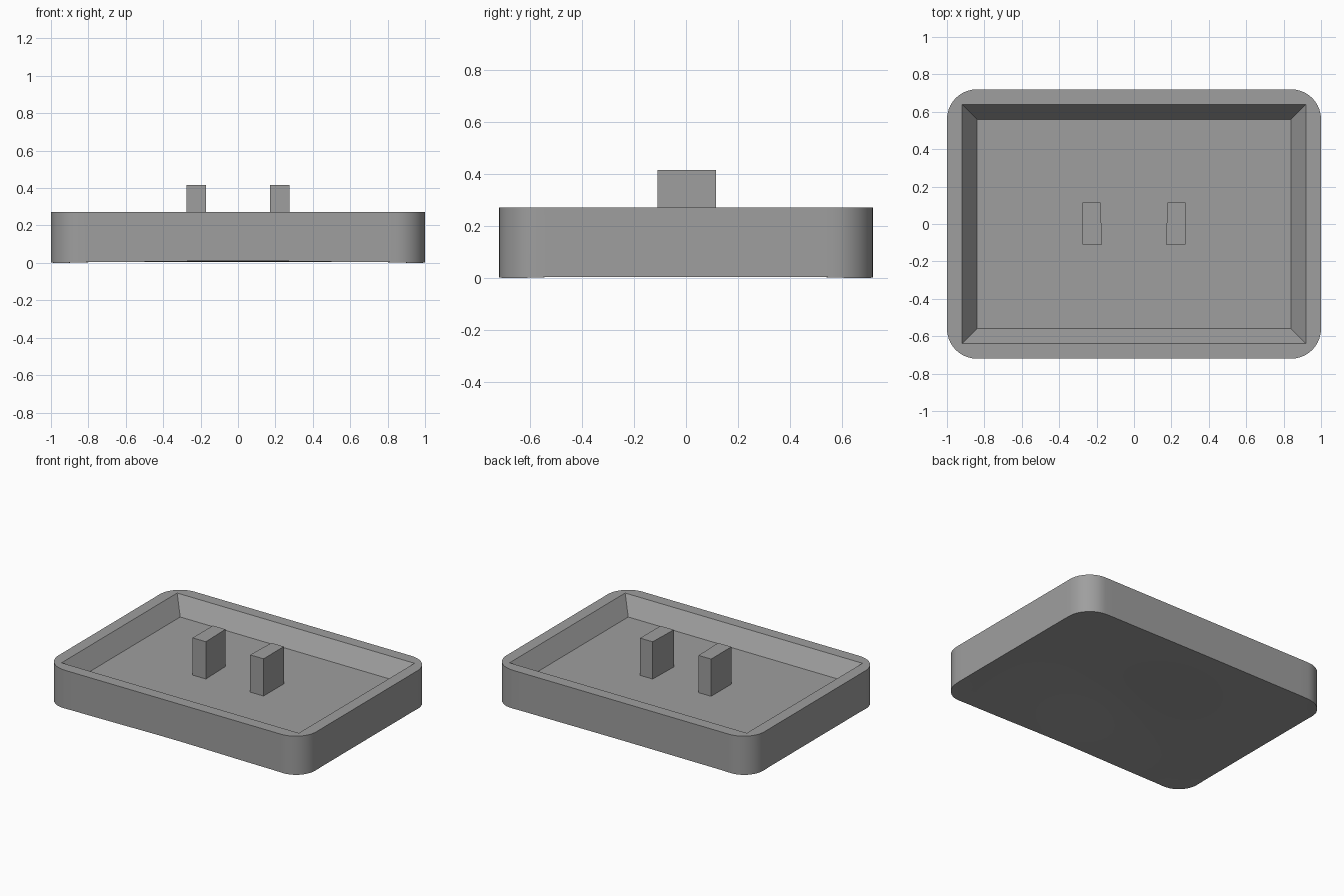
import bpy, bmesh, math

if "Cube" in bpy.data.objects:
    bpy.data.objects.remove(bpy.data.objects["Cube"])

W, D, R = 1.0, 0.72, 0.16      # half width, half depth, corner radius
RIM, FLOOR, TOP = 0.271, 0.155, 0.416

grey = bpy.data.materials.new("grey_plastic")
grey.diffuse_color = (0.345, 0.345, 0.345, 1)
grey.use_nodes = True
grey.node_tree.nodes["Principled BSDF"].inputs["Base Color"].default_value = grey.diffuse_color


def finish(bm, name):
    bmesh.ops.recalc_face_normals(bm, faces=bm.faces[:])
    mesh = bpy.data.meshes.new(name)
    bm.to_mesh(mesh)
    bm.free()
    mesh.materials.append(grey)
    obj = bpy.data.objects.new(name, mesh)
    bpy.context.collection.objects.link(obj)
    return obj


def smooth(obj):
    bpy.ops.object.select_all(action='DESELECT')
    obj.select_set(True)
    bpy.context.view_layer.objects.active = obj
    bpy.ops.object.shade_smooth_by_angle(angle=math.radians(30))


# Front half of the rounded outline, left to right, then sides and back
N, M, K = 10, 24, 20
half = [(-W + R - R * math.cos(a), -D + R - R * math.sin(a))
        for a in (math.pi / 2 * i / N for i in range(N + 1))]
half += [(-W + R + 2 * (W - R) * i / M, -D) for i in range(1, M)]
half += [(-x, y) for x, y in reversed(half[:N + 1])]
side = [(W, (D - R) * (2 * k / K - 1)) for k in range(1, K)]
outline = half + side + [(x, -y) for x, y in reversed(half)]
outline += [(-x, -y) for x, y in side]
n, h = len(outline), len(half)


def underside(x, y):
    # Shallow hollow; the tray rests on its four corners
    s = (W - abs(x)) + (D - abs(y))
    lift = 0.004 * max(0, min(1, (s - 0.094) / 0.1))
    return lift + 0.036 * math.exp(-0.5 * ((x / 0.33) ** 2 + ((y + 0.1) / 0.34) ** 2))


# Tray walls
bm = bmesh.new()
low = [bm.verts.new((x, y, underside(x, y))) for x, y in outline]
high = [bm.verts.new((x, y, RIM)) for x, y in outline]
for i in range(n):
    j = (i + 1) % n
    bm.faces.new((low[i], low[j], high[j], high[i]))

# Hollow underside, as columns of quads from front to back
columns = []
for i in range(h):
    front, back = low[i], low[2 * h + K - 2 - i]
    if i == 0:
        inner = low[2 * h + K - 1:][::-1]
    elif i == h - 1:
        inner = low[h:h + K - 1]
    else:
        x, y = half[i]
        ys = [y * (1 - 2 * k / K) for k in range(1, K)]
        inner = [bm.verts.new((x, v, underside(x, v))) for v in ys]
    columns.append([front, *inner, back])
for a, b in zip(columns, columns[1:]):
    for k in range(K):
        bm.faces.new((a[k], a[k + 1], b[k + 1], b[k]))

# Sloped rectangular recess
corners = [(-1, -1), (1, -1), (1, 1), (-1, 1)]
lip = [bm.verts.new((sx * 0.92, sy * 0.64, RIM)) for sx, sy in corners]
base = [bm.verts.new((sx * 0.84, sy * 0.56, FLOOR)) for sx, sy in corners]
for i in range(4):
    j = (i + 1) % 4
    bm.faces.new((lip[i], lip[j], base[j], base[i]))
bm.faces.new(base)

# Flat rim: each quarter of the outline fans to its recess corner
groups = [min(range(4), key=lambda k: (lip[k].co - v.co).length) for v in high]
for i in range(n):
    j = (i + 1) % n
    a, b = groups[i], groups[j]
    if a == b:
        bm.faces.new((high[i], high[j], lip[a]))
    else:
        bm.faces.new((high[i], high[j], lip[b], lip[a]))
smooth(finish(bm, "tray"))

# Two upright posts, slightly wider at the front
post_profile = [(0.172, -0.11), (0.275, -0.11), (0.275, 0.115), (0.178, 0.115)]
for sign, name in ((-1, "left_post"), (1, "right_post")):
    bm = bmesh.new()
    foot = bm.faces.new([bm.verts.new((sign * x, y, FLOOR)) for x, y in post_profile])
    ext = bmesh.ops.extrude_face_region(bm, geom=[foot], use_keep_orig=True)
    for v in ext["geom"]:
        if isinstance(v, bmesh.types.BMVert):
            v.co.z = TOP
    finish(bm, name)
